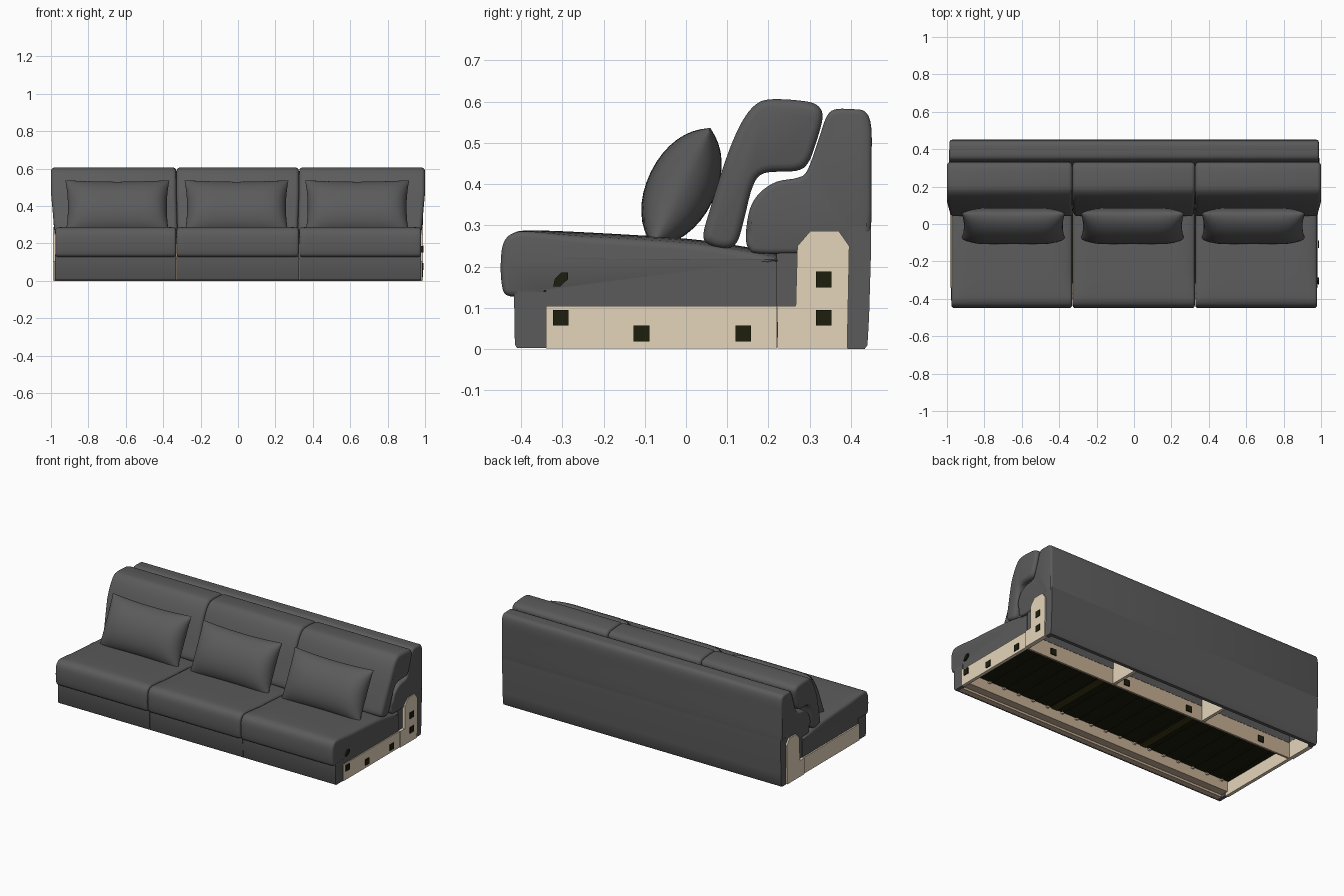
import bpy, bmesh, math
from mathutils import Vector, Matrix

if "Cube" in bpy.data.objects:
    bpy.data.objects.remove(bpy.data.objects["Cube"])


def material(name, rgb):
    m = bpy.data.materials.new(name)
    m.diffuse_color = (*rgb, 1)
    m.use_nodes = True
    m.node_tree.nodes["Principled BSDF"].inputs["Base Color"].default_value = m.diffuse_color
    return m


FABRIC = material("charcoal fabric", (0.105, 0.105, 0.105))
WOOD = material("pale wood", (0.78, 0.665, 0.5))
BROWN = material("brown wood", (0.57, 0.43, 0.3))
METAL = material("dark metal", (0.013, 0.013, 0.004))
STRAP = material("olive strap", (0.045, 0.04, 0.008))


def finish(name, bm, mat, angle=35):
    bmesh.ops.recalc_face_normals(bm, faces=bm.faces)
    me = bpy.data.meshes.new(name)
    bm.to_mesh(me)
    bm.free()
    me.materials.append(mat)
    for p in me.polygons:
        p.use_smooth = True
    me.set_sharp_from_angle(angle=math.radians(angle))
    ob = bpy.data.objects.new(name, me)
    bpy.context.collection.objects.link(ob)
    return ob


def box(name, x0, x1, y0, y1, z0, z1, mat):
    bm = bmesh.new()
    bmesh.ops.create_cube(bm, size=1)
    for v in bm.verts:
        v.co = ((x0 + x1) / 2 + v.co.x * (x1 - x0),
                (y0 + y1) / 2 + v.co.y * (y1 - y0),
                (z0 + z1) / 2 + v.co.z * (z1 - z0))
    return finish(name, bm, mat)


def rounded(pts, n=4):
    """Closed Catmull-Rom curve through the profile points."""
    P = [Vector(p) for p in pts]
    out = []
    for i in range(len(P)):
        a, b, c, d = P[i - 1], P[i], P[(i + 1) % len(P)], P[(i + 2) % len(P)]
        for k in range(n):
            t = k / n
            out.append(0.5 * (2 * b + (c - a) * t + (2 * a - 5 * b + 4 * c - d) * t * t
                              + (3 * b - a - 3 * c + d) * t ** 3))
    return out


def prism(name, pts, x0, x1, mat, r=0.0, warp=None, cuts=0):
    """Extrude a (y, z) profile along x, with ends rounded by radius r."""
    P = [Vector(p) for p in pts]
    n = len(P)
    area = sum(P[i - 1].x * P[i].y - P[i].x * P[i - 1].y for i in range(n))
    s = 1 if area > 0 else -1
    inward = []
    for i in range(n):
        t = (P[(i + 1) % n] - P[i]).normalized() + (P[i] - P[i - 1]).normalized()
        t.normalize()
        inward.append(Vector((-t.y, t.x)) * s)
    steps = [(0, 0)]
    if r:
        steps = [(r * (1 - math.sin(a)), r * (1 - math.cos(a)))
                 for a in (math.pi / 2, math.pi / 3, math.pi / 6, 0)]
    stations = [(x0 + dx, off) for dx, off in steps]
    stations += [(x0 + r + (x1 - x0 - 2 * r) * (k + 1) / (cuts + 1), 0) for k in range(cuts)]
    stations += [(x1 - dx, off) for dx, off in reversed(steps)]
    bm = bmesh.new()
    rings = []
    for x, off in stations:
        ring = []
        for p, d in zip(P, inward):
            q = p + d * off
            co = Vector((x, q.x, q.y))
            ring.append(bm.verts.new(warp(co, x0, x1) if warp else co))
        rings.append(ring)
    for a, b in zip(rings, rings[1:]):
        for i in range(n):
            j = (i + 1) % n
            bm.faces.new((a[i], a[j], b[j], b[i]))
    bm.faces.new(rings[0])
    bm.faces.new(rings[-1])
    return finish(name, bm, mat)


def pillow(name, cx):
    """Plump pinched-corner pillow leaning on the back cushion."""
    bm = bmesh.new()
    nu, nv = 28, 18
    for side in (1, -1):
        g = []
        for i in range(nu + 1):
            for j in range(nv + 1):
                u, v = -math.cos(math.pi * i / nu), -math.cos(math.pi * j / nv)
                x = u * 0.278 * (1 - 0.05 * (1 - v * v) * abs(u))
                h = v * 0.16 * (1 - 0.07 * (1 - u * u) * abs(v))
                t = side * 0.083 * ((1 - u ** 6) * (1 - v * v)) ** 0.6
                g.append(bm.verts.new((x, t, h)))
        for i in range(nu):
            for j in range(nv):
                k = i * (nv + 1) + j
                bm.faces.new((g[k], g[k + 1], g[k + nv + 2], g[k + nv + 1]))
    bmesh.ops.remove_doubles(bm, verts=bm.verts[:], dist=0.0002)
    M = Matrix.Translation((cx, -0.011, 0.393)) @ Matrix.Rotation(math.radians(-26), 4, 'X')
    bm.transform(M)
    finish(name, bm, FABRIC, 60)


# Profiles in (y, z)
seat_top = rounded([(-0.345, 0.132), (-0.39, 0.128), (-0.435, 0.131), (-0.447, 0.16),
                    (-0.449, 0.215), (-0.442, 0.258), (-0.42, 0.281), (-0.37, 0.288),
                    (-0.2, 0.281), (0.0, 0.268), (0.12, 0.252), (0.205, 0.236),
                    (0.221, 0.225), (0.2, 0.205), (0.0, 0.205), (-0.2, 0.21),
                    (-0.325, 0.21), (-0.338, 0.195), (-0.339, 0.15)])
seat_body = [(-0.34, 0.1), (0.221, 0.1), (0.221, 0.213), (-0.34, 0.235)]
cushion = rounded([(0.042, 0.275), (0.06, 0.252), (0.1, 0.245), (0.125, 0.262),
                   (0.142, 0.32), (0.162, 0.395), (0.19, 0.427), (0.265, 0.432),
                   (0.295, 0.45), (0.315, 0.5), (0.331, 0.56), (0.322, 0.588),
                   (0.29, 0.601), (0.21, 0.606), (0.17, 0.594), (0.135, 0.55),
                   (0.1, 0.47), (0.06, 0.345)])
back = rounded([(0.41, 0.232), (0.44, 0.222), (0.449, 0.3), (0.45, 0.45), (0.449, 0.54),
                (0.434, 0.576), (0.4, 0.582), (0.36, 0.581), (0.34, 0.562),
                (0.322, 0.51), (0.295, 0.435), (0.272, 0.416), (0.22, 0.406),
                (0.18, 0.38), (0.155, 0.34), (0.145, 0.275), (0.153, 0.243),
                (0.18, 0.232), (0.3, 0.232)])
lower_back = [(0.412, 0.0), (0.433, 0.0), (0.44, 0.01), (0.444, 0.08), (0.449, 0.25),
              (0.449, 0.3), (0.412, 0.3)]
back_end = [(0.392, 0.0), (0.43, 0.0), (0.437, 0.01), (0.441, 0.08), (0.446, 0.25),
            (0.446, 0.3), (0.392, 0.3)]
front_skin = [(-0.402, 0.135), (-0.402, 0.003), (-0.41, 0.003), (-0.415, 0.012),
              (-0.417, 0.135)]


def flare(co, x0, x1):
    k = min(max((co.z - 0.27) / 0.2, 0), 1)
    co.x *= 0.982 + 0.018 * k
    return co


def crown(co, x0, x1):
    u = (2 * co.x - x0 - x1) / (x1 - x0)
    back_part = min(max((co.y + 0.42) / 0.15, 0), 1)
    if co.z > 0.215:
        co.z -= 0.014 * abs(u) ** 8 * back_part * min((co.z - 0.215) / 0.02, 1)
    return co


# Three seats, each with front panel, seat, back cushion and pillow
spans = [(-0.976, -0.331), (-0.328, 0.325), (0.328, 0.979)]
for i, (a, b) in enumerate(spans, 1):
    prism(f"seat_cushion_{i}", seat_top, a, b, FABRIC, 0.014, crown, 19)
    prism(f"seat_body_{i}", seat_body, a + 0.002, b - 0.002, FABRIC)
    prism(f"front_panel_{i}", front_skin, a, b, FABRIC)
    ca = -1.0 if i == 1 else a - 0.001
    cb = 1.0 if i == 3 else b + 0.001
    prism(f"back_cushion_{i}", cushion, ca, cb, FABRIC, 0.02, flare)
for i, cx in enumerate((-0.645, -0.008, 0.637), 1):
    pillow(f"pillow_{i}", cx)

# Back shell: the bottom is tucked in behind the wooden side panels
prism("back_shell", back, -0.986, 0.988, FABRIC, 0.012,
      lambda co, x0, x1: Vector((co.x * (0.99 if co.z < 0.3 else 1), co.y, co.z)))
prism("lower_back_panel", lower_back, -0.98, 0.981, FABRIC)
box("back_inner_block", -0.97, 0.97, 0.221, 0.413, 0.2, 0.24, FABRIC)
for side, x0, x1 in (("left", -0.98, -0.955), ("right", 0.955, 0.981)):
    prism(f"{side}_back_end", back_end, x0, x1, FABRIC)
    box(f"{side}_front_end", x0 + 0.002, x1 - 0.002, -0.41, -0.34, 0.003, 0.14, FABRIC)
    c = -0.966 if side == "left" else 0.966
    box(f"{side}_recess_panel", c - 0.005, c + 0.005, 0.22, 0.39, 0.105, 0.235, FABRIC)

# Wooden side panels
rear_side = [(0.222, 0.002), (0.391, 0.002), (0.396, 0.25), (0.37, 0.287), (0.302, 0.287),
             (0.27, 0.25), (0.266, 0.105), (0.222, 0.105)]
front_side = [(-0.34, 0.002), (0.221, 0.002), (0.221, 0.105), (-0.34, 0.105)]
for side, s in (("left", -1), ("right", 1)):
    prism(f"{side}_rear_side_panel", rear_side, s * 0.962, s * 0.9885, WOOD)
    prism(f"{side}_front_side_panel", front_side, s * 0.962, s * 0.983, WOOD)

# Connector plates on the right side
for i, (y, z) in enumerate([(-0.304, 0.076), (-0.108, 0.038), (0.139, 0.038),
                            (0.334, 0.076), (0.334, 0.169)], 1):
    box(f"side_connector_{i}", 0.982, 0.988 if y < 0.2 else 0.993,
        y - 0.019, y + 0.019, z - 0.019, z + 0.019, METAL)
prism("seat_connector", [(-0.322, 0.152), (-0.305, 0.152), (-0.286, 0.17), (-0.286, 0.186),
                         (-0.303, 0.186), (-0.318, 0.17)], 0.97, 0.988, METAL)

# Underframe rails and dividers
box("front_rail", -0.956, 0.956, -0.402, -0.368, 0.004, 0.12, BROWN)
box("inner_front_rail", -0.956, 0.956, -0.368, -0.318, 0.018, 0.104, BROWN)
box("rear_rail", -0.962, 0.962, 0.207, 0.2195, 0.002, 0.2, BROWN)
box("compartment_roof", -0.956, 0.956, 0.219, 0.413, 0.195, 0.2, BROWN)
for i, x in enumerate((-0.328, 0.328), 1):
    box(f"divider_{i}", x - 0.01, x + 0.01, 0.219, 0.413, 0.006, 0.198, WOOD)
for i, x in enumerate((-0.75, -0.22, 0.24, 0.78), 1):
    box(f"rail_connector_{i}", x - 0.019, x + 0.019, 0.218, 0.226, 0.028, 0.066, METAL)

# Spring deck below the seats
box("spring_deck", -0.962, 0.962, -0.318, 0.207, 0.084, 0.098, METAL)
for i in range(18):
    x = -0.91 + i * 1.82 / 17
    box(f"spring_bar_{i + 1}", x - 0.012, x + 0.012, -0.312, 0.205, 0.078, 0.085, METAL)
    box(f"spring_clip_{i + 1}", x - 0.007, x + 0.007, -0.32, -0.304, 0.07, 0.079, WOOD)
for i, x in enumerate((-0.328, 0.328), 1):
    box(f"deck_strap_{i}", x - 0.02, x + 0.02, -0.31, 0.204, 0.074, 0.08, STRAP)
